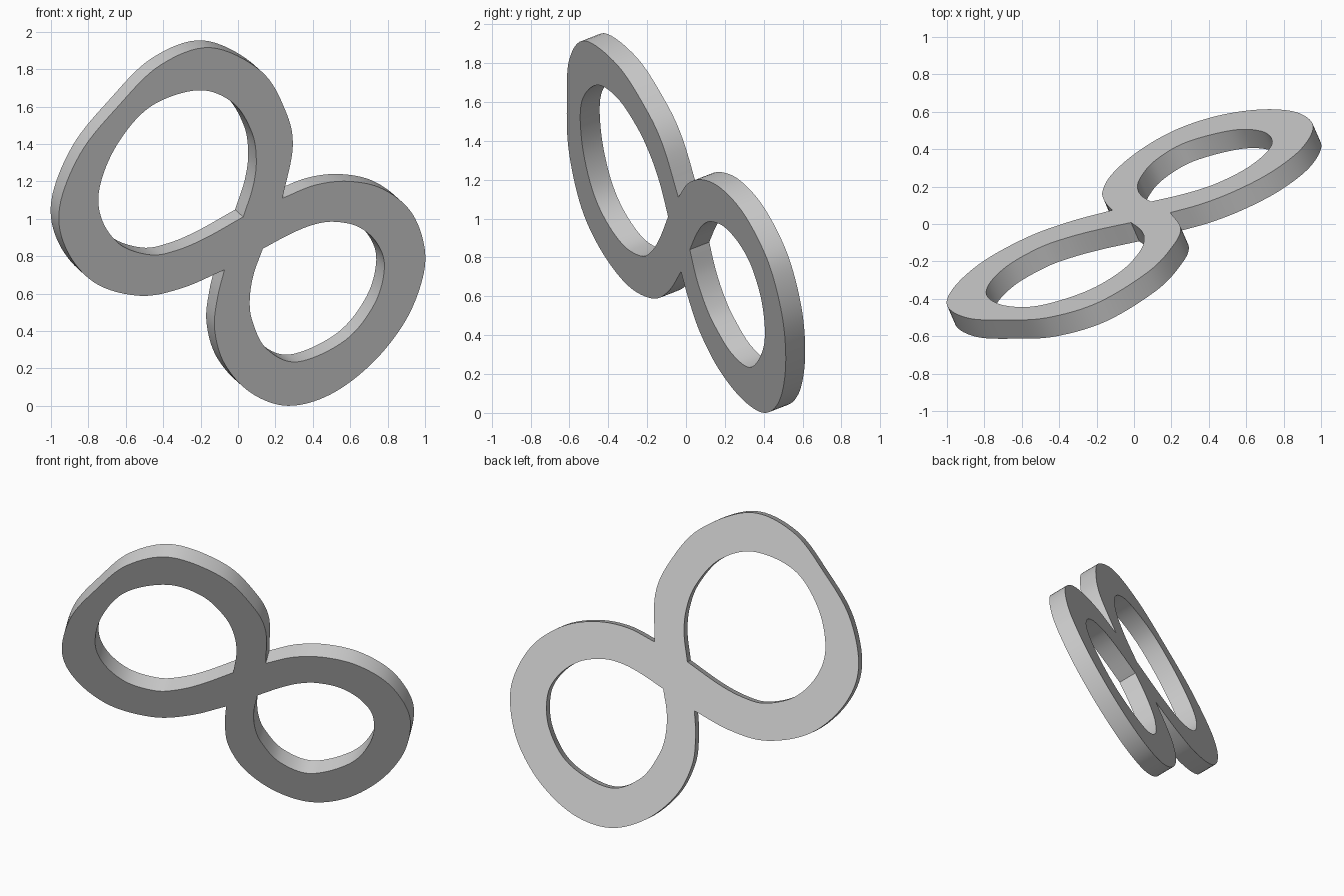
import bpy, bmesh
from mathutils import Vector

if "Cube" in bpy.data.objects:
    bpy.data.objects.remove(bpy.data.objects["Cube"])

THICK = 0.116
NORMAL = Vector((-0.436, 1.0, 0.388)).normalized()   # from front face to back face


def smooth(points, steps=8):
    """Catmull-Rom curve through open points, ends kept as sharp corners."""
    p = [Vector(q) for q in points]
    p = [2 * p[0] - p[1]] + p + [2 * p[-1] - p[-2]]
    out = []
    for a, b, c, d in zip(p, p[1:], p[2:], p[3:]):
        for i in range(steps):
            t = i / steps
            out.append(0.5 * (2 * b + (c - a) * t + (2 * a - 5 * b + 4 * c - d) * t * t
                              + (3 * b - a - 3 * c + d) * t ** 3))
    return out


# Front-view (x, z) profiles; each runs between sharp corners at the crossing
upper_outer = [(.235, 1.11), (.29, 1.385), (.25, 1.58), (.12, 1.79), (-.15, 1.915),
               (-.42, 1.82), (-.645, 1.60), (-.845, 1.35), (-.957, 1.06), (-.92, .835),
               (-.765, .655), (-.525, .588), (-.30, .63), (-.075, .727)]
lower_outer = [(-.075, .727), (-.112, .58), (-.128, .41), (-.075, .225), (.065, .07),
               (.262, 0), (.49, .06), (.717, .23), (.893, .455), (.985, .685),
               (.992, .86), (.92, 1.04), (.77, 1.16), (.59, 1.20), (.41, 1.18), (.235, 1.11)]
upper_hole = [(.025, 1.01), (-.18, .895), (-.335, .83), (-.47, .807), (-.63, .86),
              (-.73, .995), (-.743, 1.165), (-.65, 1.395), (-.47, 1.60), (-.215, 1.687),
              (-.03, 1.62), (.07, 1.465), (.095, 1.315), (.077, 1.17), (.025, 1.01)]
lower_hole = [(.13, .84), (.28, .92), (.40, .968), (.51, .984), (.64, .957), (.74, .87),
              (.78, .74), (.727, .545), (.57, .35), (.315, .235), (.15, .305),
              (.075, .45), (.06, .567), (.08, .70), (.13, .84)]

# Tilted front face with two holes
bm = bmesh.new()
for loop in (smooth(upper_outer) + smooth(lower_outer), smooth(upper_hole), smooth(lower_hole)):
    vs = [bm.verts.new((q.x, .436 * q.x - .388 * (q.y - .975), q.y)) for q in loop]
    for a, b in zip(vs, vs[1:] + vs[:1]):
        bm.edges.new((a, b))
bmesh.ops.triangle_fill(bm, edges=bm.edges[:], use_beauty=True, normal=-NORMAL)

# Back face and rim walls
rim = [e for e in bm.edges if e.is_boundary]
front = bm.faces[:]
back = {v: bm.verts.new(v.co + NORMAL * THICK) for v in bm.verts[:]}
for f in front:
    bm.faces.new([back[v] for v in reversed(f.verts)])
for e in rim:
    a, b = e.verts
    bm.faces.new((a, b, back[b], back[a]))
bmesh.ops.recalc_face_normals(bm, faces=bm.faces[:])

# Stand on the ground, centred
lo = [min(v.co[i] for v in bm.verts) for i in range(3)]
hi = [max(v.co[i] for v in bm.verts) for i in range(3)]
shift = Vector((-(lo[0] + hi[0]) / 2, -(lo[1] + hi[1]) / 2, -lo[2]))
bmesh.ops.translate(bm, verts=bm.verts[:], vec=shift)

mesh = bpy.data.meshes.new("figure_eight_ring")
bm.to_mesh(mesh)
bm.free()
ring = bpy.data.objects.new("figure_eight_ring", mesh)
bpy.context.collection.objects.link(ring)
bpy.context.view_layer.objects.active = ring
ring.select_set(True)
bpy.ops.object.shade_smooth_by_angle()
